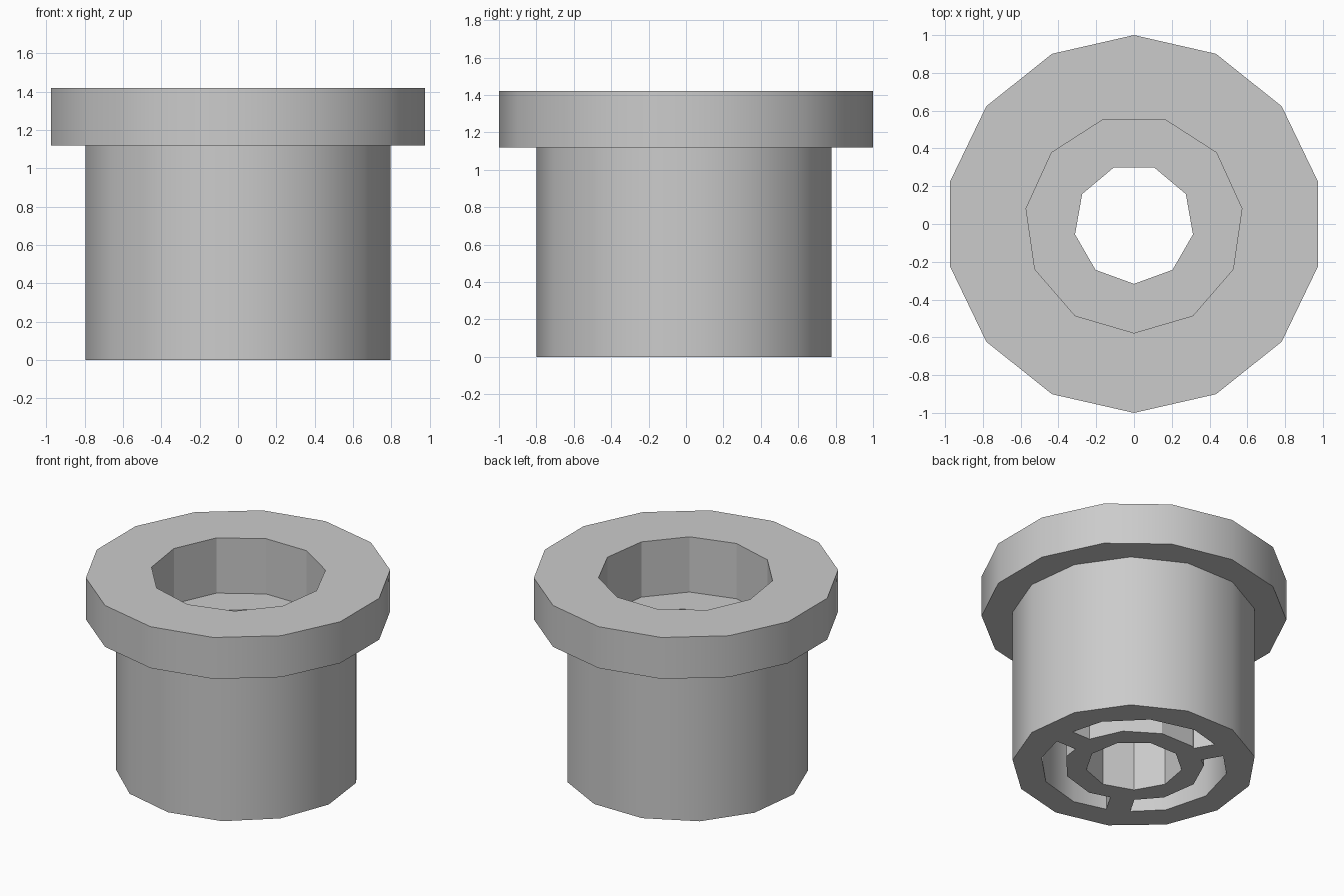
import bpy
import bmesh
from math import pi, cos, sin, radians
from mathutils import Matrix

cube = bpy.data.objects.get("Cube")
if cube:
    bpy.data.objects.remove(cube, do_unlink=True)

grey = bpy.data.materials.new("plain grey")
grey.use_nodes = True
grey.diffuse_color = (0.6, 0.6, 0.6, 1)
grey.node_tree.nodes["Principled BSDF"].inputs["Base Color"].default_value = (0.6, 0.6, 0.6, 1)


def add_object(name, bm):
    bmesh.ops.recalc_face_normals(bm, faces=bm.faces)
    mesh = bpy.data.meshes.new(name)
    bm.to_mesh(mesh)
    bm.free()
    mesh.materials.append(grey)
    obj = bpy.data.objects.new(name, mesh)
    bpy.context.collection.objects.link(obj)
    return obj


def prism(name, sides, radius, bottom, top):
    """Upright prism with one corner pointing to the front."""
    bm = bmesh.new()
    angles = [-pi / 2 + 2 * pi * i / sides for i in range(sides)]
    base = bm.faces.new([bm.verts.new((radius * cos(a), radius * sin(a), bottom)) for a in angles])
    walls = bmesh.ops.extrude_face_region(bm, geom=[base])
    verts = [v for v in walls["geom"] if isinstance(v, bmesh.types.BMVert)]
    bmesh.ops.translate(bm, verts=verts, vec=(0, 0, top - bottom))
    return add_object(name, bm)


def spoke(name, angle):
    bm = bmesh.new()
    bmesh.ops.create_cube(bm, size=1)
    bmesh.ops.scale(bm, verts=bm.verts, vec=(0.8, 0.16, 2))
    bmesh.ops.translate(bm, verts=bm.verts, vec=(0.5, 0, 0.5))
    bmesh.ops.rotate(bm, verts=bm.verts, matrix=Matrix.Rotation(angle, 3, 'Z'))
    return add_object(name, bm)


def combine(target, tool, operation):
    mod = target.modifiers.new(tool.name, 'BOOLEAN')
    mod.operation = operation
    mod.solver = 'EXACT'
    mod.object = tool
    with bpy.context.temp_override(object=target, active_object=target, selected_objects=[target]):
        bpy.ops.object.modifier_apply(modifier=mod.name)
    bpy.data.objects.remove(tool, do_unlink=True)


# Three curved slots: a ring split by spokes
slots = prism("slot_cutter", 12, 0.615, -0.1, 0.86)
combine(slots, prism("slot_core", 11, 0.46, -0.3, 1.1), 'DIFFERENCE')
for i in range(3):
    combine(slots, spoke("spoke", 2 * pi * i / 3), 'DIFFERENCE')

# Barrel with its top flange
bushing = prism("flanged_bushing", 13, 0.8, 0, 1.3)
combine(bushing, prism("flange", 14, 1.0, 1.12, 1.42), 'UNION')

# Wide upper bore, narrow through hole and underside slots
combine(bushing, prism("upper_bore", 11, 0.577, 1.02, 1.6), 'DIFFERENCE')
combine(bushing, prism("through_hole", 9, 0.317, -0.2, 1.6), 'DIFFERENCE')
combine(bushing, slots, 'DIFFERENCE')

# Smooth outer walls, crisp bores
bpy.ops.object.select_all(action='DESELECT')
bushing.select_set(True)
bpy.context.view_layer.objects.active = bushing
bpy.ops.object.shade_smooth_by_angle(angle=radians(30.5))
